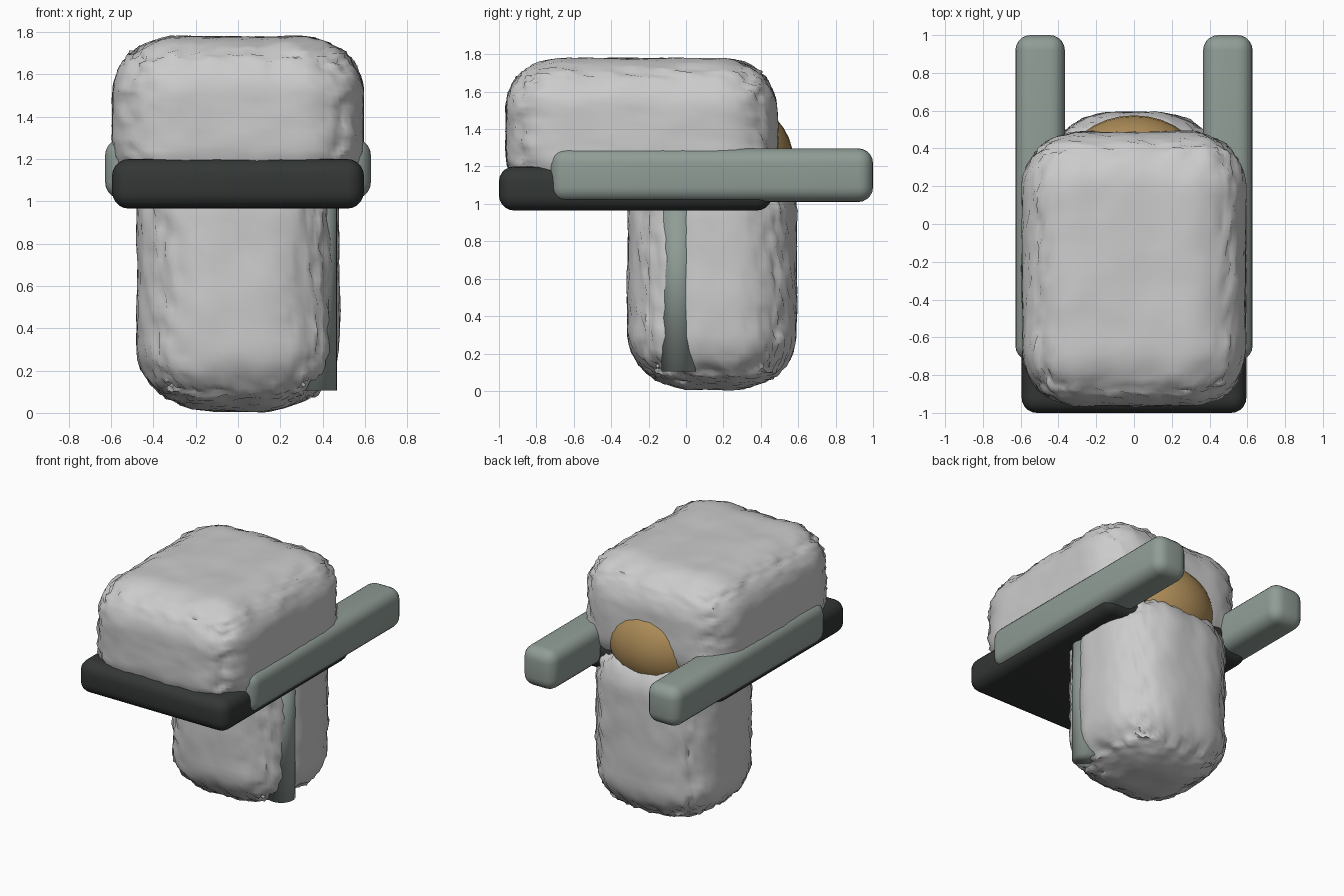
import bpy, bmesh, math, random
from mathutils import Vector, noise

if "Cube" in bpy.data.objects:
    bpy.data.objects.remove(bpy.data.objects["Cube"])

random.seed(4)


def paint(ob, name, rgb):
    mat = bpy.data.materials.get(name) or bpy.data.materials.new(name)
    mat.diffuse_color = (*rgb, 1)
    mat.use_nodes = True
    mat.node_tree.nodes["Principled BSDF"].inputs["Base Color"].default_value = mat.diffuse_color
    ob.data.materials.append(mat)


def new_object(name, bm):
    me = bpy.data.meshes.new(name)
    bmesh.ops.recalc_face_normals(bm, faces=bm.faces)
    bm.to_mesh(me)
    bm.free()
    ob = bpy.data.objects.new(name, me)
    bpy.context.collection.objects.link(ob)
    return ob


def box_dims(lo, hi):
    lo, hi = Vector(lo), Vector(hi)
    return (lo + hi) / 2, (hi - lo) / 2


def smooth(ob, angle):
    bpy.ops.object.select_all(action='DESELECT')
    bpy.context.view_layer.objects.active = ob
    ob.select_set(True)
    bpy.ops.object.shade_smooth_by_angle(angle=math.radians(angle))


# Bevelled bar between two corners
def bar(name, lo, hi, bevel, mat, rgb):
    c, h = box_dims(lo, hi)
    bm = bmesh.new()
    bmesh.ops.create_cube(bm, size=2)
    bmesh.ops.scale(bm, verts=bm.verts, vec=h)
    bmesh.ops.translate(bm, verts=bm.verts, vec=c)
    bmesh.ops.bevel(bm, geom=bm.edges[:], offset=bevel, segments=5,
                    profile=0.5, affect='EDGES')
    ob = new_object(name, bm)
    paint(ob, mat, rgb)
    smooth(ob, 40)


# Rounded block with a ruffled, fleecy surface
def fleece(name, lo, hi, radii, dent=None):
    c, h = box_dims(lo, hi)
    bm = bmesh.new()
    bmesh.ops.create_cube(bm, size=2)
    bmesh.ops.subdivide_edges(bm, edges=bm.edges[:], cuts=25, use_grid_fill=True)
    for v in bm.verts:
        p = Vector([v.co[i] * h[i] for i in range(3)])
        core = Vector([max(-h[i] + radii[i], min(h[i] - radii[i], p[i])) for i in range(3)])
        n = Vector([(p[i] - core[i]) / radii[i] for i in range(3)]).normalized()
        p = core + Vector([n[i] * radii[i] for i in range(3)]) + c
        # edges are rougher than the flat sides
        rough = min(1, 3 * (1 - max(abs(a) for a in n)))
        p += n * (0.008 * noise.noise(p * 5) + rough * 0.022 * noise.noise(p * 14)
                  + (0.2 + 0.8 * rough) * random.uniform(-0.013, 0.013))
        # groove where the post sits
        if dent and p.x > 0.25:
            p.x -= 0.025 * math.exp(-((p.y - dent) / 0.06) ** 2)
        v.co = p
    smooth(new_object(name, bm), 60)


# Woolly lower body and the larger upper block
fleece("lower_body", (-0.478, -0.312, 0.008), (0.478, 0.592, 1.25), (0.38, 0.36, 0.3), -0.04)
fleece("upper_block", (-0.592, -0.962, 1.0), (0.592, 0.487, 1.777), (0.31, 0.31, 0.27))

# Dark plate under the upper block
bar("base_plate", (-0.595, -1.0, 0.965), (0.595, 0.46, 1.2), 0.08,
    "dark", (0.033, 0.038, 0.035))

# Side rails
for side, x in (("left", -0.497), ("right", 0.497)):
    bar(side + "_rail", (x - 0.131, -0.725, 1.01), (x + 0.131, 1.0, 1.297), 0.08,
        "sage", (0.28, 0.335, 0.305))

# Golden ball at the back
bm = bmesh.new()
bmesh.ops.create_uvsphere(bm, u_segments=32, v_segments=16, radius=0.32)
bmesh.ops.scale(bm, verts=bm.verts, vec=(1.2, 1, 1))
bmesh.ops.translate(bm, verts=bm.verts, vec=(0, 0.255, 1.23))
ball = new_object("back_ball", bm)
paint(ball, "gold", (0.43, 0.27, 0.1))
smooth(ball, 60)

# Upright post in the right side
bm = bmesh.new()
bmesh.ops.create_cone(bm, cap_ends=True, segments=32, radius1=0.092, radius2=0.092, depth=1.0)
bmesh.ops.translate(bm, verts=bm.verts, vec=(0.375, -0.04, 0.605))
post = new_object("side_post", bm)
paint(post, "sage", (0.28, 0.335, 0.305))
smooth(post, 180)
